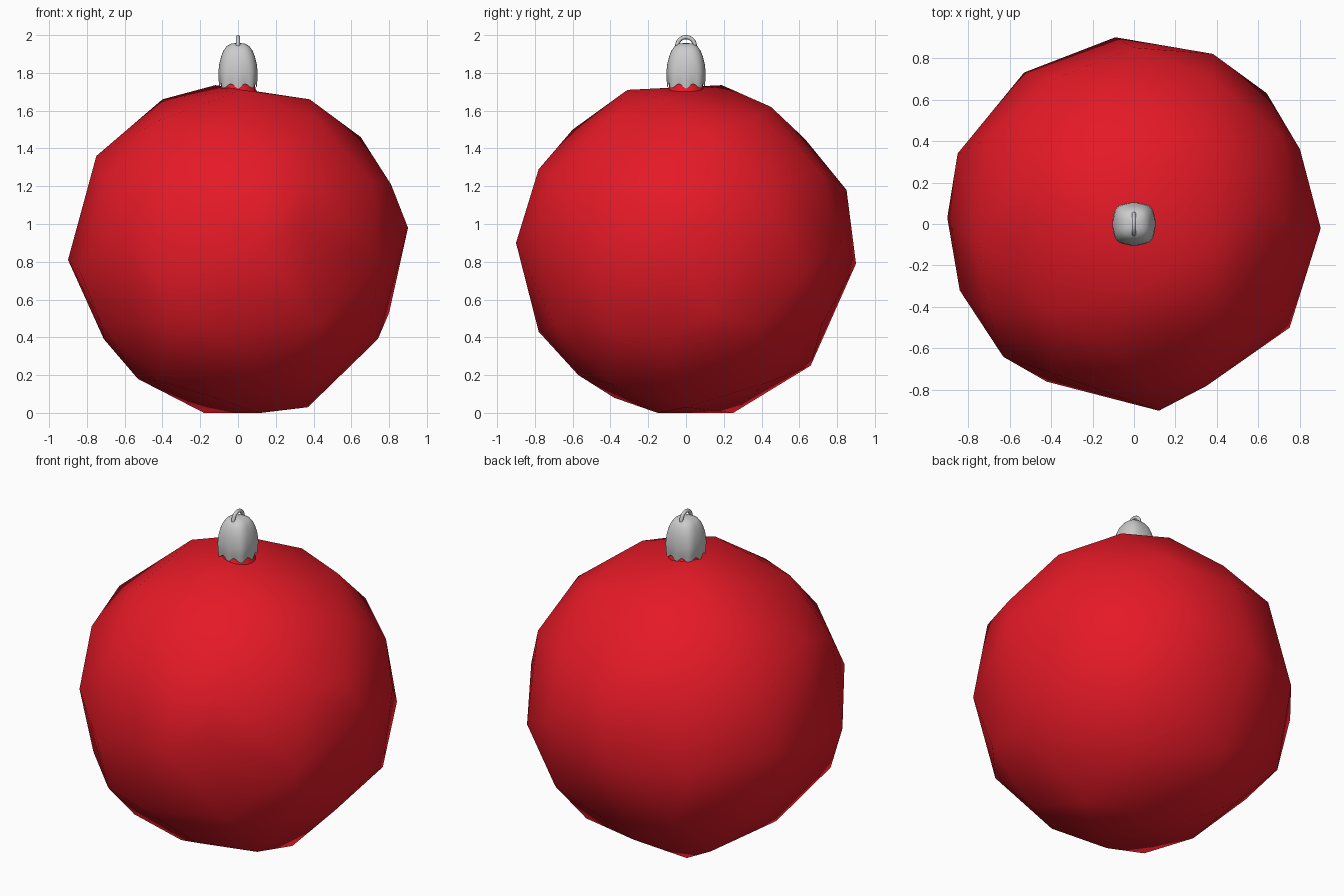
import bpy, bmesh, math, random
from mathutils import Vector

if "Cube" in bpy.data.objects:
    bpy.data.objects.remove(bpy.data.objects["Cube"])

random.seed(4)
R, CZ = 0.905, 0.86          # bauble radius and centre height


def material(name, color):
    m = bpy.data.materials.new(name)
    m.diffuse_color = color
    m.use_nodes = True
    m.node_tree.nodes["Principled BSDF"].inputs["Base Color"].default_value = m.diffuse_color
    return m


def add_object(name, bm, mat=None):
    bmesh.ops.recalc_face_normals(bm, faces=bm.faces)
    for f in bm.faces:
        f.smooth = True
    me = bpy.data.meshes.new(name)
    bm.to_mesh(me)
    bm.free()
    ob = bpy.data.objects.new(name, me)
    bpy.context.collection.objects.link(ob)
    if mat:
        me.materials.append(mat)
    return ob


def lathe(name, profile, sides, shape, mat=None, cap_end=False):
    """Spin (radius, z) rings; shape(angle, ring index, r, z) gives each point."""
    bm = bmesh.new()
    rings = [[bm.verts.new(shape(2 * math.pi * k / sides, i, r, z)) for k in range(sides)]
             for i, (r, z) in enumerate(profile)]
    for a, b in zip(rings, rings[1:]):
        for k in range(sides):
            n = (k + 1) % sides
            bm.faces.new((a[k], a[n], b[n], b[k]))
    if cap_end:
        bm.faces.new(rings[-1])
    return add_object(name, bm, mat)


red = material("red", (0.78, 0.01, 0.02, 1))

# Bauble: irregular low-poly ball, the hull of points near three great circles
front = [(-.40, 1.66), (.38, 1.66), (.65, 1.46), (.81, 1.21), (.80, .53), (.74, .39),
         (.37, .03), (-.53, .18), (-.71, .39), (-.75, 1.36)]
side = [(-.31, 1.71), (.19, 1.735), (.45, 1.62), (.63, 1.45), (.85, 1.18), (.66, .25),
        (-.15, 0), (-.38, .08), (-.57, .20), (-.78, .43), (-.78, 1.29), (-.60, 1.50)]
top = [(.38, .82), (.64, .63), (.80, .36), (.75, -.50), (.35, -.78), (-.42, -.76),
       (-.63, -.64), (-.84, -.32), (-.85, .34), (-.53, .73)]
points = [(-.90, .03, .81), (.90, -.02, .98), (-.09, .90, .79), (.12, -.90, .90),
          (-.18, .25, 0)]


def depth(a, b, i):
    return min(math.sqrt(max(R * R - a * a - b * b, 0)), .12) * (-1) ** i


points += [(x, depth(x, z - CZ, i), z) for i, (x, z) in enumerate(front)]
points += [(depth(y, z - CZ, i), y, z) for i, (y, z) in enumerate(side)]
points += [(x, y, CZ + depth(x, y, i)) for i, (x, y) in enumerate(top)]
# Filler points inside every octant
for sx in (-1, 1):
    for sy in (-1, 1):
        for sz in (-1, 1):
            for axis in range(3):
                v = [.44 + random.uniform(-.04, .04) for _ in range(3)]
                v[axis] = .78
                v = Vector(v).normalized() * R
                points.append((sx * v.x, sy * v.y, CZ + sz * v.z))
bm = bmesh.new()
for p in points:
    bm.verts.new(p)
hull = bmesh.ops.convex_hull(bm, input=bm.verts)
loose = [v for v in bm.verts if not v.link_faces]
bmesh.ops.delete(bm, geom=loose, context='VERTS')
add_object("bauble", bm, red)


# Neck: short red collar under the cap
def circle(a, i, r, z):
    return (r * math.cos(a), r * math.sin(a), z)


lathe("neck", [(.11, 1.69), (.092, 1.715), (.088, 1.78)], 16, circle, red, True)


# Cap: rounded-square dome with a scalloped rim and soft flutes
def fluted(a, i, r, z):
    c, s = math.cos(a), math.sin(a)
    square = (abs(c) ** 2.8 + abs(s) ** 2.8) ** (-1 / 2.8)
    t = max(0, 1 - i / 4)
    wave = math.cos(8 * a)
    r *= square * (1 + .025 * t * wave)
    return (r * c, r * s, z - (.012 * wave if i == 0 else 0))


lathe("cap", [(.096, 1.73), (.101, 1.765), (.103, 1.80), (.099, 1.845), (.090, 1.885),
              (.077, 1.918), (.060, 1.942), (.035, 1.955), (.008, 1.958)], 48, fluted,
      None, True)

# Hanging loop standing in the y-z plane
bpy.ops.mesh.primitive_torus_add(major_radius=.047, minor_radius=.011, major_segments=32,
                                 minor_segments=10, location=(0, 0, 1.942),
                                 rotation=(0, math.pi / 2, 0))
loop = bpy.context.object
loop.name = "hanging_loop"
bpy.ops.object.shade_smooth()
